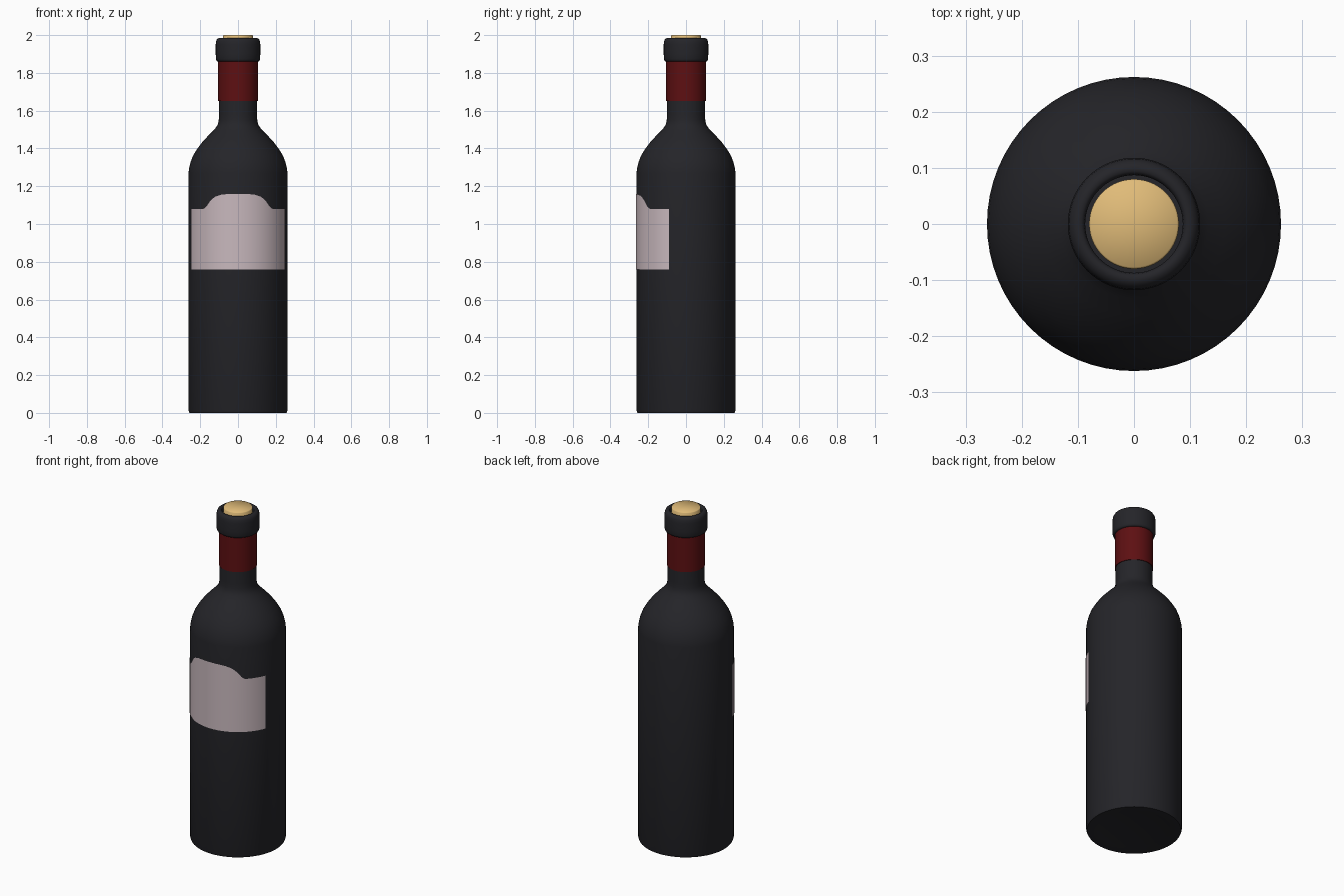
import bpy, math

if "Cube" in bpy.data.objects:
    bpy.data.objects.remove(bpy.data.objects["Cube"])


def material(name, rgb):
    m = bpy.data.materials.new(name)
    m.diffuse_color = (*rgb, 1)
    m.use_nodes = True
    m.node_tree.nodes["Principled BSDF"].inputs["Base Color"].default_value = m.diffuse_color
    return m


def make(name, verts, faces, mat, angle=40):
    me = bpy.data.meshes.new(name)
    me.from_pydata(verts, [], faces)
    me.materials.append(mat)
    ob = bpy.data.objects.new(name, me)
    bpy.context.collection.objects.link(ob)
    bpy.ops.object.select_all(action='DESELECT')
    ob.select_set(True)
    bpy.context.view_layer.objects.active = ob
    bpy.ops.object.shade_smooth_by_angle(angle=math.radians(angle))
    return ob


def lathe(name, profile, mat, n=64, closed=False, angle=40):
    """Spin (radius, z) points around z; zero radius becomes a pole."""
    verts, rings, faces = [], [], []
    for r, z in profile:
        start = len(verts)
        count = 1 if r == 0 else n
        for i in range(count):
            a = 2 * math.pi * i / n
            verts.append((r * math.cos(a), r * math.sin(a), z))
        rings.append([start + i % count for i in range(n)])
    pairs = list(zip(rings, rings[1:]))
    if closed:
        pairs.append((rings[-1], rings[0]))
    for a, b in pairs:
        for i in range(n):
            j = (i + 1) % n
            faces.append(list(dict.fromkeys((a[i], a[j], b[j], b[i]))))
    return make(name, verts, faces, mat, angle)


glass = material("dark_glass", (0.018, 0.018, 0.022))
red = material("red_foil", (0.11, 0.005, 0.006))
paper = material("label_paper", (0.58, 0.48, 0.51))
wood = material("cork", (0.75, 0.5, 0.19))

# Glass body: shallow base, straight sides, rounded shoulder, neck
lathe("bottle_body", [
    (0, 0.02), (0.12, 0.016), (0.20, 0.006), (0.235, 0), (0.257, 0), (0.262, 0.012),
    (0.262, 1.27), (0.259, 1.295), (0.252, 1.325), (0.239, 1.36), (0.218, 1.395),
    (0.192, 1.43), (0.162, 1.463), (0.132, 1.493), (0.115, 1.513), (0.106, 1.53),
    (0.102, 1.55), (0.101, 1.58), (0.101, 1.90)], glass)

# Foil sleeve around the neck
lathe("neck_foil", [(0.101, 1.652), (0.105, 1.652), (0.105, 1.87), (0.101, 1.87)],
      red, closed=True)

# Rounded lip ring with the mouth opening
lathe("lip_ring", [
    (0.088, 1.86), (0.108, 1.86), (0.114, 1.864), (0.117, 1.873), (0.118, 1.90),
    (0.118, 1.95), (0.116, 1.968), (0.111, 1.979), (0.102, 1.985), (0.094, 1.985),
    (0.089, 1.981), (0.087, 1.972)], glass, closed=True)

# Cork stopper
lathe("cork", [(0, 1.86), (0.08, 1.86), (0.08, 1.996), (0.077, 2.0), (0, 2.0)],
      wood, angle=60)

# Wrapped paper label with a bell-shaped top edge (x position, height)
arch = [(0, 1.16), (0.05, 1.159), (0.09, 1.155), (0.12, 1.145), (0.14, 1.13),
        (0.155, 1.111), (0.168, 1.091), (0.181, 1.08), (0.264, 1.08)]


def label_top(x):
    for (x0, z0), (x1, z1) in zip(arch, arch[1:]):
        if x <= x1:
            return z0 + (z1 - z0) * (x - x0) / (x1 - x0)
    return 1.08


R, steps, half = 0.2645, 72, math.radians(70)
verts, faces = [], []
for i in range(steps + 1):
    a = -half + 2 * half * i / steps
    x, y = R * math.sin(a), -R * math.cos(a)
    verts += [(x, y, 0.76), (x, y, label_top(abs(x)))]
    if i:
        k = 2 * i
        faces.append((k - 2, k, k + 1, k - 1))
make("paper_label", verts, faces, paper)
